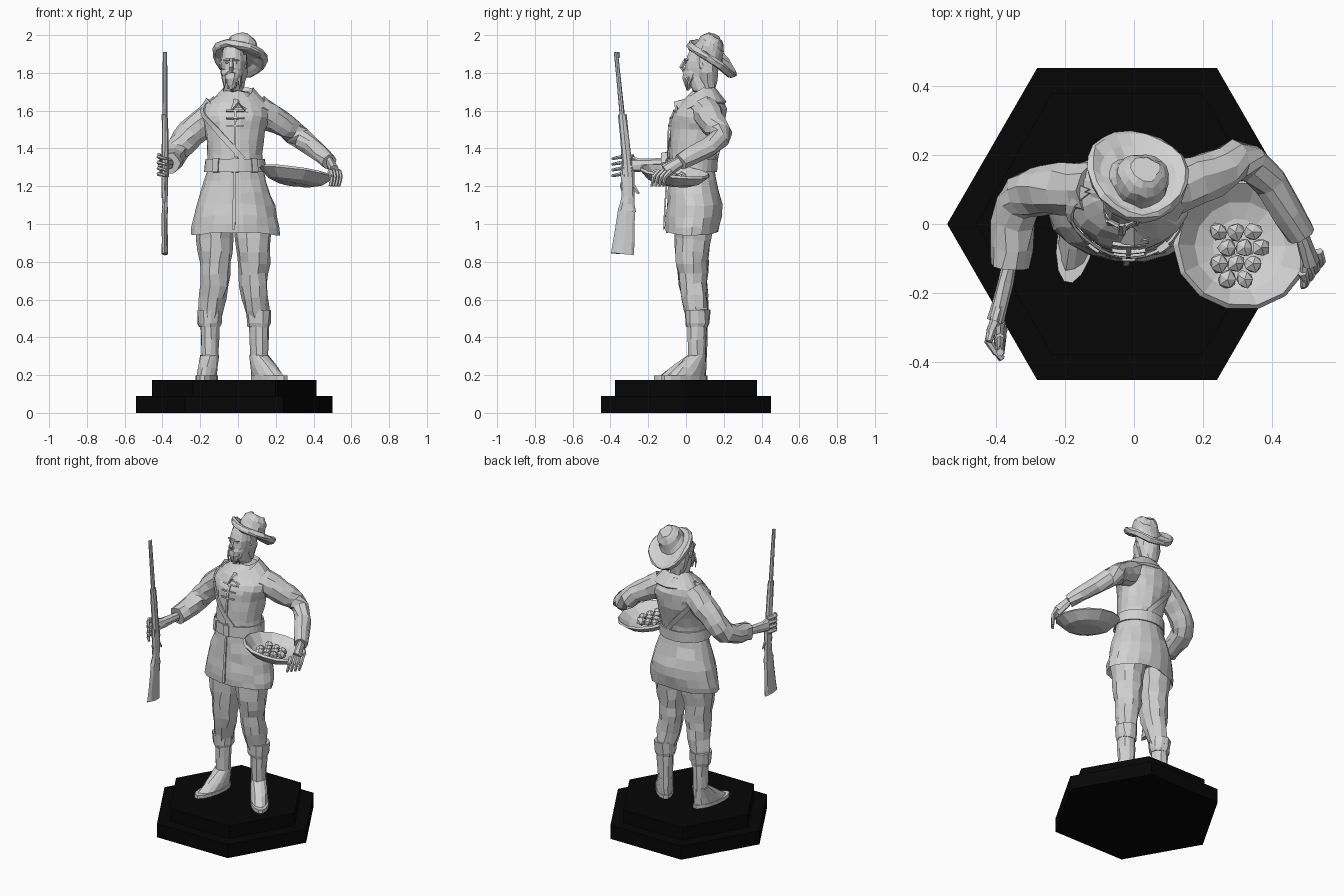
import bpy, bmesh, random
from math import sin, cos, pi, radians
from mathutils import Vector, Matrix

random.seed(4)
if "Cube" in bpy.data.objects:
    bpy.data.objects.remove(bpy.data.objects["Cube"], do_unlink=True)


def material(name, value):
    made = bpy.data.materials.new(name)
    made.use_nodes = True
    made.diffuse_color = (value, value, value, 1)
    made.node_tree.nodes["Principled BSDF"].inputs["Base Color"].default_value = made.diffuse_color
    return made


grey = material("light grey", .64)
black = material("black", .0018)


def finish(name, bm, paint=grey):
    bmesh.ops.recalc_face_normals(bm, faces=bm.faces)
    mesh = bpy.data.meshes.new(name)
    bm.to_mesh(mesh)
    bm.free()
    mesh.materials.append(paint)
    part = bpy.data.objects.new(name, mesh)
    bpy.context.collection.objects.link(part)
    return part


def smooth(points, steps):
    """Pass a smooth curve through a few points."""
    points = [Vector(p) for p in points]
    padded = points[:1] + points + points[-1:]
    curve = []
    for a, b, c, d in zip(padded, padded[1:], padded[2:], padded[3:]):
        for k in range(steps):
            t = k / steps
            curve.append(b + ((c - a) * t + (a * 2 - b * 5 + c * 4 - d) * t * t
                              + (b * 3 - a - c * 3 + d) * t * t * t) / 2)
    return curve + points[-1:]


def circle(sides):
    return [2 * pi * i / sides for i in range(sides)]


def loft(name, rings, rough, paint=grey):
    """Skin rings of points; rough gives a carved look."""
    bm = bmesh.new()
    rows = [[bm.verts.new(p + Vector(random.uniform(-rough, rough) for axis in "xyz")) for p in ring]
            for ring in rings]
    for low, high in zip(rows, rows[1:]):
        for i in range(len(low)):
            bm.faces.new((low[i - 1], low[i], high[i], high[i - 1]))
    bm.faces.new(rows[0])
    bm.faces.new(rows[-1])
    return finish(name, bm, paint)


def skin(name, profile, place, sides=14, steps=2, rough=.004, wave=0, paint=grey):
    """Loft level ellipses given as y, z, x radius, y radius."""
    loft(name, [[place @ Vector((rx * cos(a), y + ry * sin(a), z + wave * rx * cos(a * 2)))
                 for a in circle(sides)] for y, z, rx, ry in smooth(profile, steps)], rough, paint)


def limb(name, points, thick, thin, sides=8, squash=1, steps=3):
    """Tapering tube along a smooth path."""
    path = smooth(points, steps)
    last = len(path) - 1
    rings = []
    for i, p in enumerate(path):
        radius = thick + (thin - thick) * i / last
        along = path[min(i + 1, last)] - path[max(i - 1, 0)]
        across = along.cross(Vector((1, 0, 0))).normalized()
        side = across.cross(along).normalized() * squash
        rings.append([p + (side * cos(a) + across * sin(a)) * radius for a in circle(sides)])
    loft(name, rings, thick / 15)


def blob(name, place, size, rough=0):
    bm = bmesh.new()
    bmesh.ops.create_icosphere(bm, subdivisions=1, radius=1)
    for v in bm.verts:
        v.co = Vector(place) + Matrix.Diagonal(size) @ v.co * random.uniform(1 - rough, 1)
    return finish(name, bm)


def shift(x, y=0, z=0):
    return Matrix.Translation((x, y, z))


# Stepped hexagonal base
for name, radius, low, high in (("base_lower", .52, 0, .09), ("base_upper", .435, .09, .175)):
    skin(name, [(0, z, radius, radius) for z in (low, high)], shift(-.02), sides=6, steps=1, rough=0, paint=black)

# Coat from hem to neck, with a hollow under the hem
middle = -.015
coat = smooth([(.03, .95, .235, .14), (.045, 1.1, .21, .148), (.03, 1.3, .147, .12),
               (.06, 1.5, .158, .145), (.08, 1.6, .18, .135), (.1, 1.7, .07, .07)], 3)
skin("coat", [(.03, 1, .2, .1)] + [tuple(row) for row in coat], shift(middle), sides=18, steps=1, wave=-.03,
     rough=.005)


def on_coat(angle, height):
    """Point lying just outside the coat."""
    for low, high in zip(coat, coat[1:]):
        if height <= high[1]:
            break
    y, z, rx, ry = low.lerp(high, (height - low[1]) / (high[1] - low[1]))
    clear = .008
    return Vector((middle + (rx + clear) * cos(angle), y + (ry + clear) * sin(angle), z))


def band(name, start, end, wide, tall, thick=.008, steps=16):
    """Strip hugging the coat between two places given as degrees and height."""
    bm = bmesh.new()
    rows = []
    for i in range(steps + 1):
        angle, z = Vector(start).lerp(Vector(end), i / steps)
        rows.append([bm.verts.new(on_coat(radians(angle + s * wide), z + s * tall)) for s in (-1, 1)])
    for (a, b), (c, d) in zip(rows, rows[1:]):
        bm.faces.new((a, b, d, c))
    solid = finish(name, bm).modifiers.new("thickness", "SOLIDIFY")
    solid.thickness = thick
    solid.offset = 0


band("belt", (0, 1.31), (360, 1.31), 0, .034, steps=30)
for angle in (-130, -90, -50):
    band("belt_buckle", (angle - 7, 1.31), (angle + 7, 1.31), 0, .036, thick=.02, steps=3)
band("strap_front", (180, 1.66), (286, 1.34), 3, .013)
band("strap_back", (180, 1.66), (75, 1.34), -3, .013)
band("coat_opening", (-92, .97), (-90, 1.6), 2, 0)
for i in range(3):
    z = 1.52 + i * .04
    band("coat_lace", (-105, z), (-75, z), 0, .004, thick=.012, steps=4)

# Wide collar, notched in front between two points
rings = []
for radius, z, notch in ((.06, 1.69, 0), (.08, 1.72, 0), (.15, 1.645, 1), (.14, 1.635, 1)):
    ring = []
    for a in circle(20):
        front = max(0, -sin(a))
        drop = .06 * front * (min(1, 3 * abs(cos(a))) if notch else 1)
        ring.append(Vector((radius * cos(a), .09 + radius * .82 * sin(a) - .03 * front, z - drop)))
    rings.append(ring)
loft("collar", rings, .003)

# Legs, boots and feet
for side, s, turn in (("right", -1, -10), ("left", 1, 38)):
    def leg(x, y, z):
        return Vector((s * x - .02, y, z))
    limb(side + "_trouser_leg", [leg(.1, .045, 1.04), leg(.1, .035, .85), leg(.105, .04, .68), leg(.13, .06, .5)],
         .11, .057, sides=10)
    ankle = Matrix.Translation(leg(.13, .06, .175)) @ Matrix.Rotation(radians(turn), 4, "Z")
    skin(side + "_boot", [(0, .08, .044, .05), (0, .35, .055, .055)], ankle, sides=10)
    skin(side + "_boot_cuff", [(0, .28, .058, .058), (0, .3, .064, .064), (0, .37, .068, .068)], ankle,
         sides=10, steps=1)
    skin(side + "_foot", [(t * .09 - .09, t * .13, .05, .14 - t * .09) for t in (0, .2, .5, 1)], ankle, steps=1)
    skin(side + "_sole", [(-.09, z, .055, .145) for z in (0, .022)], ankle, steps=1, rough=0)

# Creased sleeves, the right one wide and short
right_wrist = Vector((-.36, -.12, 1.32))
left_wrist = Vector((.485, -.03, 1.33))
limb("right_sleeve", [(-.11, .1, 1.6), (-.25, .1, 1.48), (-.335, .06, 1.37), right_wrist], .083, .057, sides=10)
limb("left_sleeve", [(.1, .1, 1.6), (.22, .14, 1.54), (.34, .175, 1.45), left_wrist], .083, .042, sides=10)


def hand(side, wrist, knuckles, bend, tips, spread):
    knuckles, bend, tips, spread = map(Vector, (knuckles, bend, tips, spread))
    limb(side + "_palm", [wrist, knuckles], .03, .037, squash=.7)
    for i in range(4):
        offset = spread * (i - 1.5)
        limb(side + "_finger", [knuckles + offset, bend + offset, tips + offset], .015, .008, sides=6, steps=2)
    limb(side + "_thumb", [(wrist + knuckles) / 2, bend + spread * 2], .018, .009, sides=6)


hand("right", right_wrist, (-.4, -.28, 1.31), (-.42, -.34, 1.31), (-.38, -.39, 1.3), (0, 0, .03))
hand("left", left_wrist, (.51, -.11, 1.28), (.52, -.14, 1.25), (.51, -.15, 1.2), (-.015, -.02, 0))

# Head, hair and beard
skin("head", [(.1, 1.68, .05, .05), (.07, 1.78, .052, .07), (.08, 1.86, .066, .085), (.09, 1.94, .05, .06)],
     shift(-.027), rough=.002)
skin("hair", [(.12, 1.72, .05, .035), (.11, 1.8, .07, .06), (.1, 1.9, .07, .07)], shift(-.022), rough=.006)
skin("beard", [(.05, 1.82, .055, .06), (.03, 1.77, .048, .048), (.01, 1.71, .007, .007)], shift(-.032))
for i in range(5):
    x = i * .02 - .072
    limb("beard_tuft", [(x, .012, 1.78), (x, .0, 1.75), (x, .005, 1.715)], .012, .002, sides=5, steps=1)

# Face, slightly turned to the right
face = Vector((-.035, -.01, 1.84))
limb("nose", [face + Vector((0, .01, .035)), face + Vector((0, -.015, -.01)), face + Vector((0, 0, -.022))],
     .009, .014, sides=5, steps=1)
for s in (-1, 1):
    limb("moustache", [face + Vector((0, -.002, -.03)), face + Vector((s * .02, .002, -.04)),
                       face + Vector((s * .04, .02, -.06))], .009, .003, sides=5, steps=1)
    limb("eyebrow", [face + Vector((s * .01, .004, .03)), face + Vector((s * .04, .02, .028))], .008, .006, sides=5)
    blob("eye", face + Vector((s * .024, .012, .015)), (.011, .007, .006))
    blob("ear", face + Vector((s * .066 + .008, .095, 0)), (.01, .018, .027))

# Floppy hat with a thick brim, tipped to the back and left
tipped = shift(.005, .135, 1.87) @ Matrix.Rotation(radians(13), 4, "Y") @ Matrix.Rotation(radians(-35), 4, "X")
skin("hat", [(0, .005, .08, .08), (0, -.008, .13, .135), (0, .01, .148, .154), (0, .032, .138, .144),
             (-.03, .025, .085, .09), (-.045, .08, .074, .074), (-.05, .115, .04, .042)],
     tipped, sides=20, wave=.1)


# Long gun held upright, bent where the stock meets the barrel
def gun(z, forward=0):
    return Vector((-.387, -.3 - abs(z - 1.2) / 10 - forward, z))


for name, low, high, thick, thin, squash in (("gun_stock", .84, 1.08, .06, .046, .3),
                                             ("gun_grip", 1.07, 1.2, .046, .026, .4),
                                             ("gun_receiver", 1.14, 1.31, .034, .036, .5),
                                             ("gun_forestock", 1.25, 1.58, .029, .022, .7),
                                             ("gun_barrel", 1.5, 1.91, .014, .011, 1)):
    limb(name, [gun(low), gun(high)], thick, thin, squash=squash)
limb("gun_sight", [gun(1.88, -.012), gun(1.91, -.012)], .008, .008, sides=4, squash=.5)
limb("gun_hammer", [gun(1.2, -.02), gun(1.16, -.055)], .014, .006, sides=5, squash=.5)
limb("trigger_guard", [gun(1.16, .02), gun(1.2, .045), gun(1.25, .02)], .006, .006, sides=6)

# Shallow pan of nuggets
lean = shift(.312, -.06, 1.272) @ Matrix.Rotation(radians(8), 4, "Y") @ Matrix.Rotation(radians(-6), 4, "X")
curve = [(.09 + t * .11, .065 * (t * t - 1)) for t in (0, .5, 1)]
skin("pan", [(0, z, r, r * .95) for r, z in curve] + [(0, z + .012, r - .012, r * .9) for r, z in reversed(curve)],
     lean, steps=1, rough=.002)
for i in range(11):
    row, column = divmod(i, 3)
    spot = lean @ Vector((column * .05 + row % 2 * .025 - .065, .04 - row * .046, -.025))
    blob("nugget", spot, (.033, .033, .03), rough=.25)
